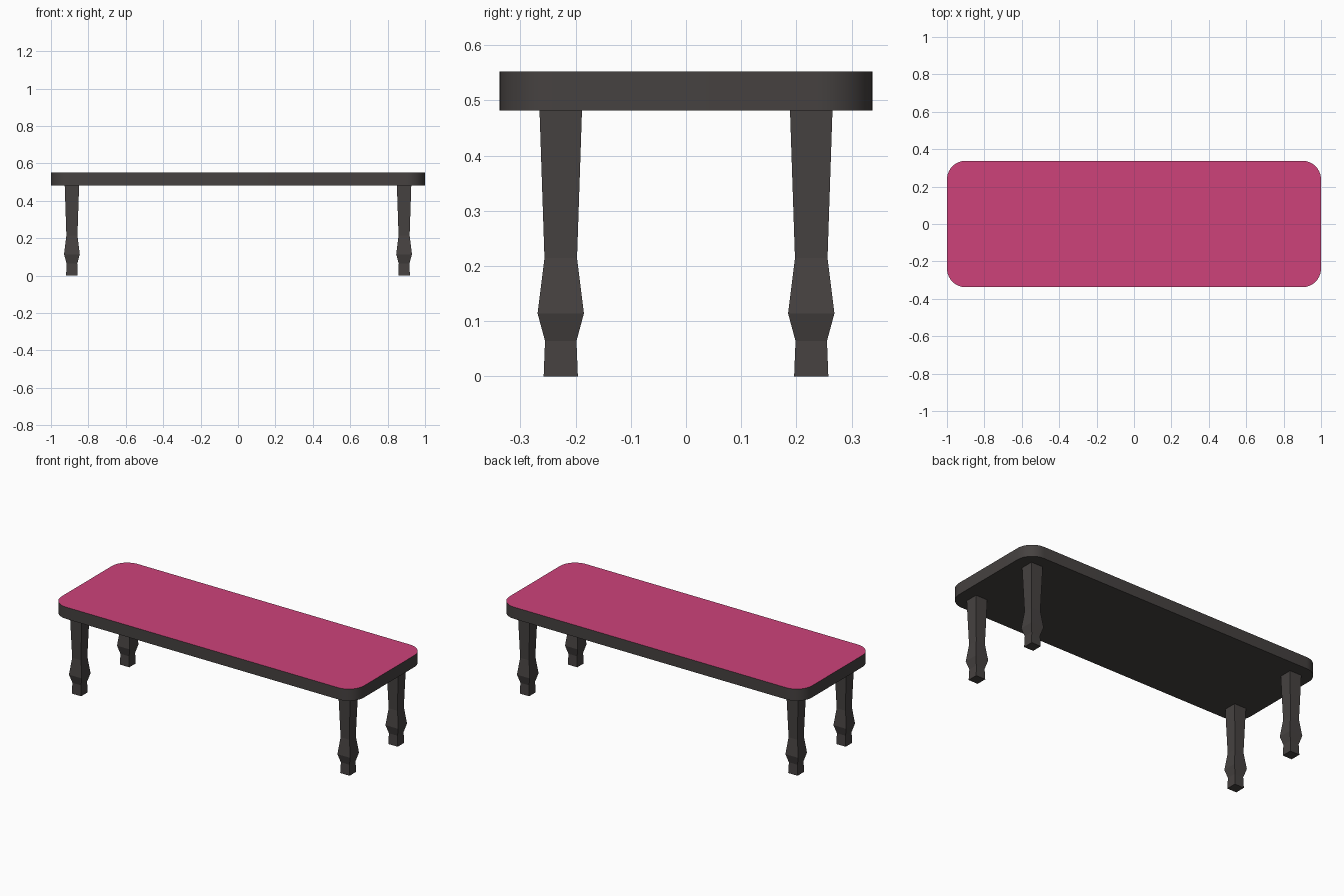
import bpy, bmesh, math

if "Cube" in bpy.data.objects:
    bpy.data.objects.remove(bpy.data.objects["Cube"])

def make_material(name, color):
    m = bpy.data.materials.new(name)
    m.diffuse_color = (*color, 1.0)
    m.use_nodes = True
    m.node_tree.nodes["Principled BSDF"].inputs["Base Color"].default_value = m.diffuse_color
    return m

dark = make_material("dark grey wood", (0.061, 0.054, 0.052))
pink = make_material("pink top", (0.61, 0.055, 0.195))

def loft(name, rings, materials):
    """Skin a stack of equal-length point rings and cap both ends."""
    bm = bmesh.new()
    loops = [[bm.verts.new(p) for p in ring] for ring in rings]
    n = len(loops[0])
    for a, b in zip(loops, loops[1:]):
        for i in range(n):
            j = (i + 1) % n
            bm.faces.new((a[i], a[j], b[j], b[i]))
    bm.faces.new(loops[0][::-1])
    bm.faces.new(loops[-1])
    mesh = bpy.data.meshes.new(name)
    bm.to_mesh(mesh)
    bm.free()
    for m in materials:
        mesh.materials.append(m)
    ob = bpy.data.objects.new(name, mesh)
    bpy.context.collection.objects.link(ob)
    return ob

# Seat slab: rounded rectangle, pink on the upper face
HX, HY, R, STEPS = 1.0, 0.338, 0.1, 10
Z0, Z1 = 0.482, 0.552
outline = []
for k, (sx, sy) in enumerate([(1, 1), (-1, 1), (-1, -1), (1, -1)]):
    for s in range(STEPS + 1):
        a = math.pi / 2 * (k + s / STEPS)
        outline.append((sx * (HX - R) + R * math.cos(a), sy * (HY - R) + R * math.sin(a)))
seat = loft("seat", [[(x, y, z) for x, y in outline] for z in (Z0, Z1)], [dark, pink])
for f in seat.data.polygons:
    if f.normal.z > 0.9:
        f.material_index = 1
bpy.context.view_layer.objects.active = seat
seat.select_set(True)
bpy.ops.object.shade_smooth_by_angle(angle=math.radians(30))

# Legs: square section following a (height, half width) profile
PROFILE = [(0, 0.031), (0.064, 0.0285), (0.114, 0.042), (0.214, 0.0295), (Z0, 0.0385)]
SQUARE = [(1, 1), (-1, 1), (-1, -1), (1, -1)]
for side, sx in (("left", -1), ("right", 1)):
    for end, sy in (("front", -1), ("back", 1)):
        loft(f"{end}_{side}_leg",
             [[(sx * 0.888 + h * x, sy * 0.227 + h * y, z) for x, y in SQUARE] for z, h in PROFILE],
             [dark])
